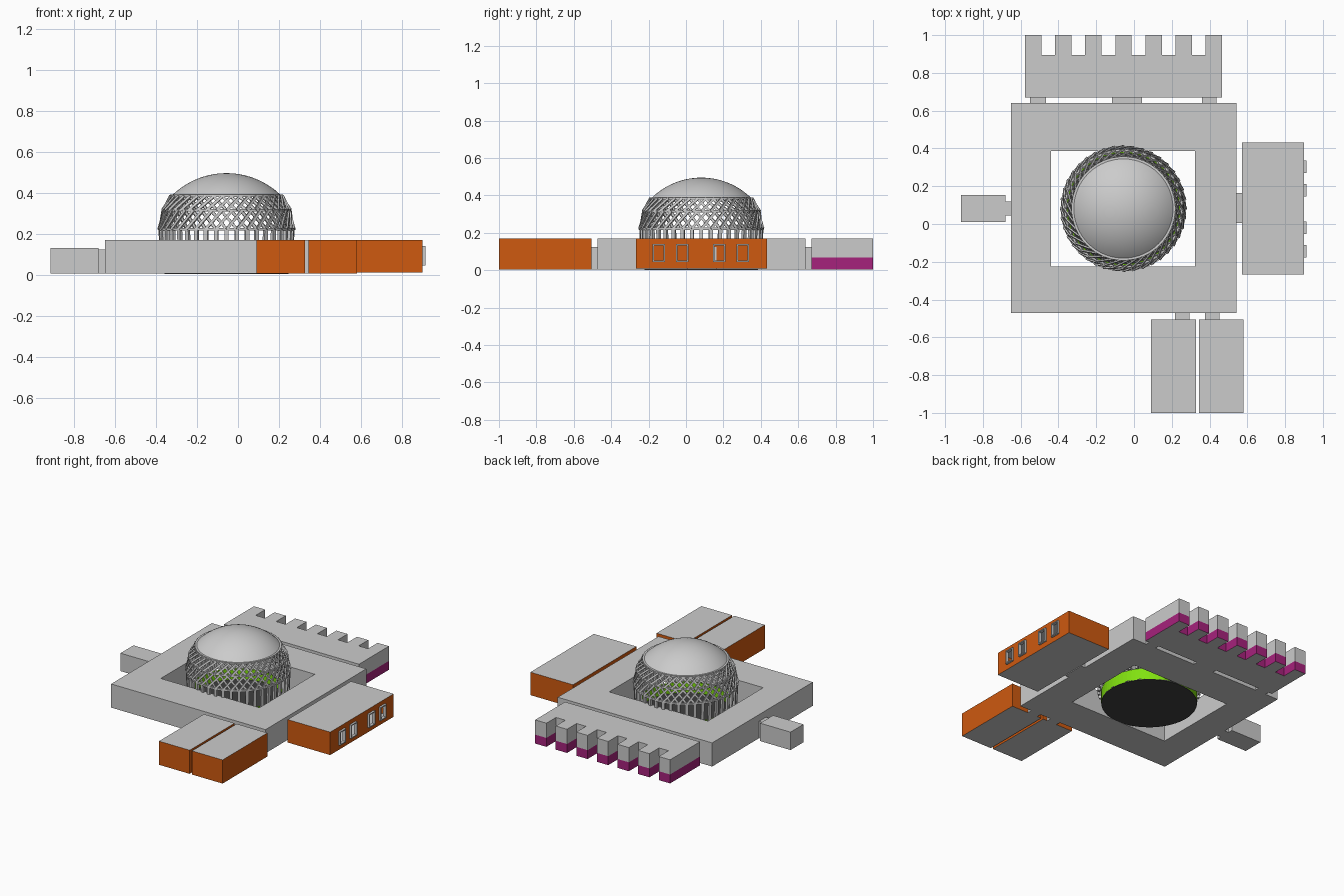
import bpy, bmesh, math
from mathutils import Vector

if "Cube" in bpy.data.objects:
    bpy.data.objects.remove(bpy.data.objects["Cube"])

def material(name, rgb):
    m = bpy.data.materials.new(name)
    m.diffuse_color = (*rgb, 1)
    m.use_nodes = True
    m.node_tree.nodes["Principled BSDF"].inputs["Base Color"].default_value = m.diffuse_color
    return m

GREY = material("light_grey", (0.6, 0.6, 0.6))
ORANGE = material("orange", (0.62, 0.1, 0.005))
MAGENTA = material("magenta", (0.38, 0.016, 0.2))
GREEN = material("green", (0.22, 0.75, 0.005))
BLACK = material("near_black", (0.05, 0.05, 0.05))

def finish(name, bm, mats, rule=None, smooth=False, fix_normals=True):
    if fix_normals:
        bmesh.ops.recalc_face_normals(bm, faces=bm.faces)
    bm.normal_update()
    for f in bm.faces:
        f.smooth = smooth
        if rule:
            f.material_index = rule(f)
    me = bpy.data.meshes.new(name)
    bm.to_mesh(me)
    bm.free()
    for m in mats:
        me.materials.append(m)
    ob = bpy.data.objects.new(name, me)
    bpy.context.collection.objects.link(ob)
    return ob

def walls_only(f):
    return 1 if abs(f.normal.z) < 0.5 else 0

def prism(name, outline, z0, z1, mats, rule=None):
    bm = bmesh.new()
    lo = [bm.verts.new((x, y, z0)) for x, y in outline]
    hi = [bm.verts.new((x, y, z1)) for x, y in outline]
    n = len(outline)
    bm.faces.new(lo[::-1])
    bm.faces.new(hi)
    for i in range(n):
        j = (i + 1) % n
        bm.faces.new((lo[i], lo[j], hi[j], hi[i]))
    return finish(name, bm, mats, rule)

def rect(x0, x1, y0, y1):
    return [(x0, y0), (x1, y0), (x1, y1), (x0, y1)]

def box(name, x0, x1, y0, y1, z0, z1, mats=(GREY,), rule=None):
    return prism(name, rect(x0, x1, y0, y1), z0, z1, mats, rule)

H = 0.17

# Main square building with open courtyard
bm = bmesh.new()
loops = [[bm.verts.new((x, y, z)) for x, y in r]
         for r in (rect(-0.65, 0.543, -0.472, 0.64), rect(-0.44, 0.323, -0.224, 0.387))
         for z in (0.005, H)]
for i in range(4):
    j = (i + 1) % 4
    for a, b in ((0, 1), (1, 3), (3, 2), (2, 0)):
        bm.faces.new((loops[a][i], loops[a][j], loops[b][j], loops[b][i]))
finish("courtyard_building", bm, [GREY])

# Small left annex
box("left_annex", -0.915, -0.68, 0.01, 0.153, 0.005, 0.13)

# Short passages linking the wings
passages = [(-0.682, -0.648, 0.045, 0.12), (0.541, 0.573, 0.005, 0.164),
            (-0.55, -0.466, 0.638, 0.672), (-0.116, 0.042, 0.638, 0.672),
            (0.36, 0.437, 0.638, 0.672), (0.217, 0.294, -0.506, -0.47),
            (0.376, 0.453, -0.506, -0.47)]
for i, p in enumerate(passages):
    box(f"passage_{i + 1}", *p, 0.005, 0.123)

# Back wing with seven teeth, magenta lower storey
outline = [(0.466, 0.67), (-0.577, 0.67)][::-1]
teeth = []
for i in range(7):
    x = -0.577 + i * 0.1593
    teeth += [(x, 0.894), (x, 1.0), (x + 0.087, 1.0), (x + 0.087, 0.894)]
outline += teeth[1:-1][::-1]
prism("back_wing_lower", outline, 0.005, 0.067, [GREY, MAGENTA], walls_only)
prism("back_wing_upper", outline, 0.067, H, [GREY])

# Two front wings with orange walls
for n, x in (("left", 0.09), ("right", 0.344)):
    box(f"front_wing_{n}", x, x + 0.237, -1.0, -0.505, 0.005, H, [GREY, ORANGE], walls_only)

# Right wing: hollow shell with window openings in the outer wall
X0, X1, Y0, Y1, Z0 = 0.571, 0.9, -0.268, 0.432, 0.01
WIN, HALF, WZ0, WZ1 = (-0.145, -0.02, 0.178, 0.303), 0.033, 0.045, 0.14
bm = bmesh.new()
def quad(*pts):
    bm.faces.new([bm.verts.new(p) for p in pts])
quad((X0, Y0, Z0), (X0, Y1, Z0), (X1, Y1, Z0), (X1, Y0, Z0))
quad((X0, Y0, H), (X1, Y0, H), (X1, Y1, H), (X0, Y1, H))
quad((X0, Y0, Z0), (X1, Y0, Z0), (X1, Y0, H), (X0, Y0, H))
quad((X1, Y1, Z0), (X0, Y1, Z0), (X0, Y1, H), (X1, Y1, H))
quad((X0, Y1, Z0), (X0, Y0, Z0), (X0, Y0, H), (X0, Y1, H))
ys = [Y0] + [w + s * HALF for w in WIN for s in (-1, 1)] + [Y1]
zs = [Z0, WZ0, WZ1, H]
for i in range(len(ys) - 1):
    for k in range(3):
        if not (i % 2 == 1 and k == 1):
            quad((X1, ys[i], zs[k]), (X1, ys[i + 1], zs[k]),
                 (X1, ys[i + 1], zs[k + 1]), (X1, ys[i], zs[k + 1]))
bmesh.ops.remove_doubles(bm, verts=bm.verts, dist=1e-5)
finish("right_wing", bm, [GREY, ORANGE], walls_only, fix_normals=False)

# Protruding window frames
for i, w in enumerate(WIN):
    bm = bmesh.new()
    t = 0.007
    fl = [[bm.verts.new((x, y, z)) for y, z in rect(w - HALF + d, w + HALF - d, WZ0 + d, WZ1 - d)]
          for d in (0, t) for x in (0.892, 0.914)]
    for a in range(4):
        b = (a + 1) % 4
        for p, q in ((0, 1), (1, 3), (3, 2), (2, 0)):
            bm.faces.new((fl[p][a], fl[p][b], fl[q][b], fl[q][a]))
    finish(f"window_frame_{i + 1}", bm, [GREY])

# ---- Round hall ----
CX, CY = -0.056, 0.082

def polar(r, a, z):
    return Vector((CX + r * math.cos(a), CY + r * math.sin(a), z))

def revolve(name, profile, mats, rule=None, smooth=True, n=64, closed=False):
    bm = bmesh.new()
    rows = [[bm.verts.new(polar(r, 2 * math.pi * i / n, z)) for i in range(n)] for r, z in profile]
    for k in range(len(rows) - (0 if closed else 1)):
        a, b = rows[k], rows[(k + 1) % len(rows)]
        for i in range(n):
            j = (i + 1) % n
            bm.faces.new((a[i], a[j], b[j], b[i]))
    bmesh.ops.remove_doubles(bm, verts=bm.verts, dist=1e-5)
    return finish(name, bm, mats, rule, smooth)

# Green drum wall and black floor
revolve("hall_wall", [(0.303, 0.005), (0.303, 0.085), (0.295, 0.085), (0.295, 0.005)],
        [GREEN], smooth=False, closed=True)
revolve("hall_floor", [(0, 0.002), (0.303, 0.002), (0.303, 0.012), (0, 0.012)], [BLACK], smooth=False)

# Smooth dome cap
R, r0, z0 = 0.381, 0.27, 0.385
a_max = math.asin(r0 / R)
zc = 0.495 - R
revolve("dome_cap", [(R * math.sin(a_max * k / 14), zc + R * math.cos(a_max * k / 14))
                     for k in range(15)], [GREY])

# Ring beams between lattice tiers
for n, r, z in (("lower", 0.326, 0.222), ("middle", 0.308, 0.315), ("upper", 0.269, 0.384)):
    revolve(f"ring_beam_{n}", [(r - 0.008, z - 0.006), (r + 0.006, z - 0.006),
                               (r + 0.006, z + 0.006), (r - 0.008, z + 0.006)],
            [GREY], smooth=False, closed=True)

def bar(bm, p, q, w, d):
    mid = (p + q) / 2 - Vector((CX, CY, 0))
    out = Vector((mid.x, mid.y, 0)).normalized()
    axis = (q - p).normalized()
    side = axis.cross(out).normalized()
    nrm = side.cross(axis)
    offs = [side * (sx * w / 2) + nrm * (sy * d / 2) for sx, sy in ((-1, -1), (1, -1), (1, 1), (-1, 1))]
    a = [bm.verts.new(p + o) for o in offs]
    b = [bm.verts.new(q + o) for o in offs]
    bm.faces.new(a[::-1])
    bm.faces.new(b)
    for i in range(4):
        j = (i + 1) % 4
        bm.faces.new((a[i], a[j], b[j], b[i]))

# Crossed lattice tiers: two layers of slanted bars each
N = 40
step = 2 * math.pi / N
for name, ra, za, rb, zb in (("lower", 0.328, 0.222, 0.31, 0.315), ("upper", 0.31, 0.315, 0.272, 0.384)):
    bm = bmesh.new()
    for i in range(N):
        for s in (-1, 1):
            g = 0.004 * s
            bar(bm, polar(ra + g, i * step, za), polar(rb + g, (i + s * 1.6) * step, zb), 0.013, 0.008)
    finish(f"lattice_{name}", bm, [GREY])

# Upright columns carrying the lattice
bm = bmesh.new()
for i in range(N):
    bar(bm, polar(0.318, i * step, 0.08), polar(0.324, i * step, 0.222), 0.02, 0.016)
finish("columns", bm, [GREY])
